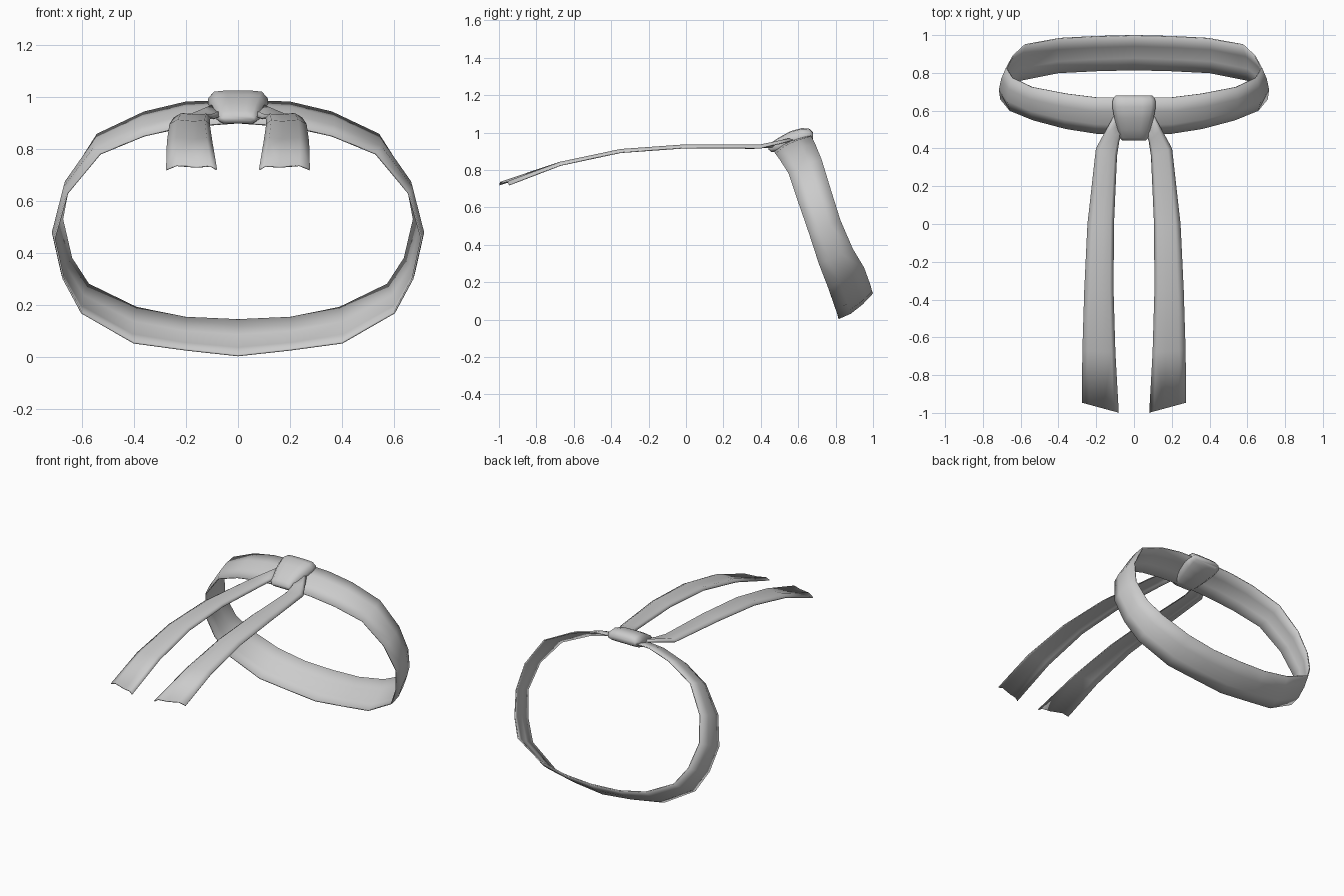
import bpy, math
from mathutils import Vector

if "Cube" in bpy.data.objects:
    bpy.data.objects.remove(bpy.data.objects["Cube"])


def make_object(name, verts, faces, angle=60):
    mesh = bpy.data.meshes.new(name)
    mesh.from_pydata([tuple(v) for v in verts], [], faces)
    obj = bpy.data.objects.new(name, mesh)
    bpy.context.collection.objects.link(obj)
    bpy.ops.object.select_all(action='DESELECT')
    obj.select_set(True)
    bpy.context.view_layer.objects.active = obj
    bpy.ops.object.shade_smooth_by_angle(angle=math.radians(angle))
    return obj


def strip(name, rows, thickness):
    """Cloth strip through rows of points, mirrored in x and thickened."""
    n = len(rows[0])
    verts = [p for r in rows for p in r]
    faces = [(i * n + j, i * n + j + 1, (i + 1) * n + j + 1, (i + 1) * n + j)
             for i in range(len(rows) - 1) for j in range(n - 1)]
    obj = make_object(name, verts, faces)
    mir = obj.modifiers.new("mirror", 'MIRROR')
    mir.use_clip = True
    sol = obj.modifiers.new("thickness", 'SOLIDIFY')
    sol.thickness = thickness
    sol.offset = 0
    return obj


# Head band: front and back edges of the right half, from knot to nape
front = [(0, .47, .90), (.2, .48, .885), (.36, .505, .85), (.53, .55, .78), (.655, .60, .63),
         (.705, .66, .455), (.67, .71, .30), (.60, .76, .17), (.40, .80, .055),
         (.2, .81, .028), (0, .815, .006)]
back = [(0, .67, .985), (.2, .67, .978), (.36, .69, .94), (.54, .725, .855), (.645, .775, .69),
        (.675, .825, .53), (.64, .89, .38), (.575, .95, .28), (.39, .983, .19),
        (.2, .993, .152), (0, .998, .143)]
centre = Vector((0, .73, .49))
rows = []
for f, b in zip(front, back):
    f, b = Vector(f), Vector(b)
    out = (f + b) / 2 - centre
    out -= out.project(b - f)            # bulge straight out of the band
    out.normalize()
    row = [f.lerp(b, t) + out * k for t, k in ((0, 0), (.3, .016), (.65, .014), (1, 0))]
    if f.x == 0:
        for p in row:
            p.x = 0
    rows.append(row)
strip("head_band", rows, .007)

# Hanging tails: outer and inner edges from the knot to the tip
outer = [(.09, .60, .965), (.145, .50, .94), (.20, .40, .917), (.245, 0, .918),
         (.262, -.35, .893), (.272, -.67, .825), (.275, -.945, .72)]
inner = [(.06, .50, .925), (.08, .44, .92), (.092, .36, .915), (.108, 0, .918),
         (.11, -.35, .893), (.10, -.68, .825), (.082, -.998, .72)]
wave = ((0, 0), (.12, .014), (.4, .010), (.8, .016), (1, 0))
rows = [[Vector(a).lerp(Vector(b), t) + Vector((0, 0, k)) for t, k in wave]
        for a, b in zip(inner, outer)]
strip("band_tail", rows, .006)

# Knot: rounded sections (y, half width, bottom z, top z)
sections = [(.442, .062, .908, .925), (.455, .074, .897, .945), (.50, .086, .897, .975),
            (.56, .104, .915, 1.008), (.62, .115, .935, 1.024), (.66, .112, .955, 1.020),
            (.68, .098, .968, 1.000)]
shape = [(-.75, 0), (.75, 0), (1, .25), (1, .65), (.8, .95), (.4, 1),
         (-.4, 1), (-.8, .95), (-1, .65), (-1, .25)]
n = len(shape)
verts = [(u * w, y, lo + (hi - lo) * v) for y, w, lo, hi in sections for u, v in shape]
faces = [(i * n + j, i * n + (j + 1) % n, (i + 1) * n + (j + 1) % n, (i + 1) * n + j)
         for i in range(len(sections) - 1) for j in range(n)]
faces += [tuple(reversed(range(n))), tuple(range(len(verts) - n, len(verts)))]
knot = make_object("knot", verts, faces, 65)
# make all faces point outward
bpy.ops.object.mode_set(mode='EDIT')
bpy.ops.mesh.select_all(action='SELECT')
bpy.ops.mesh.normals_make_consistent(inside=False)
bpy.ops.object.mode_set(mode='OBJECT')
